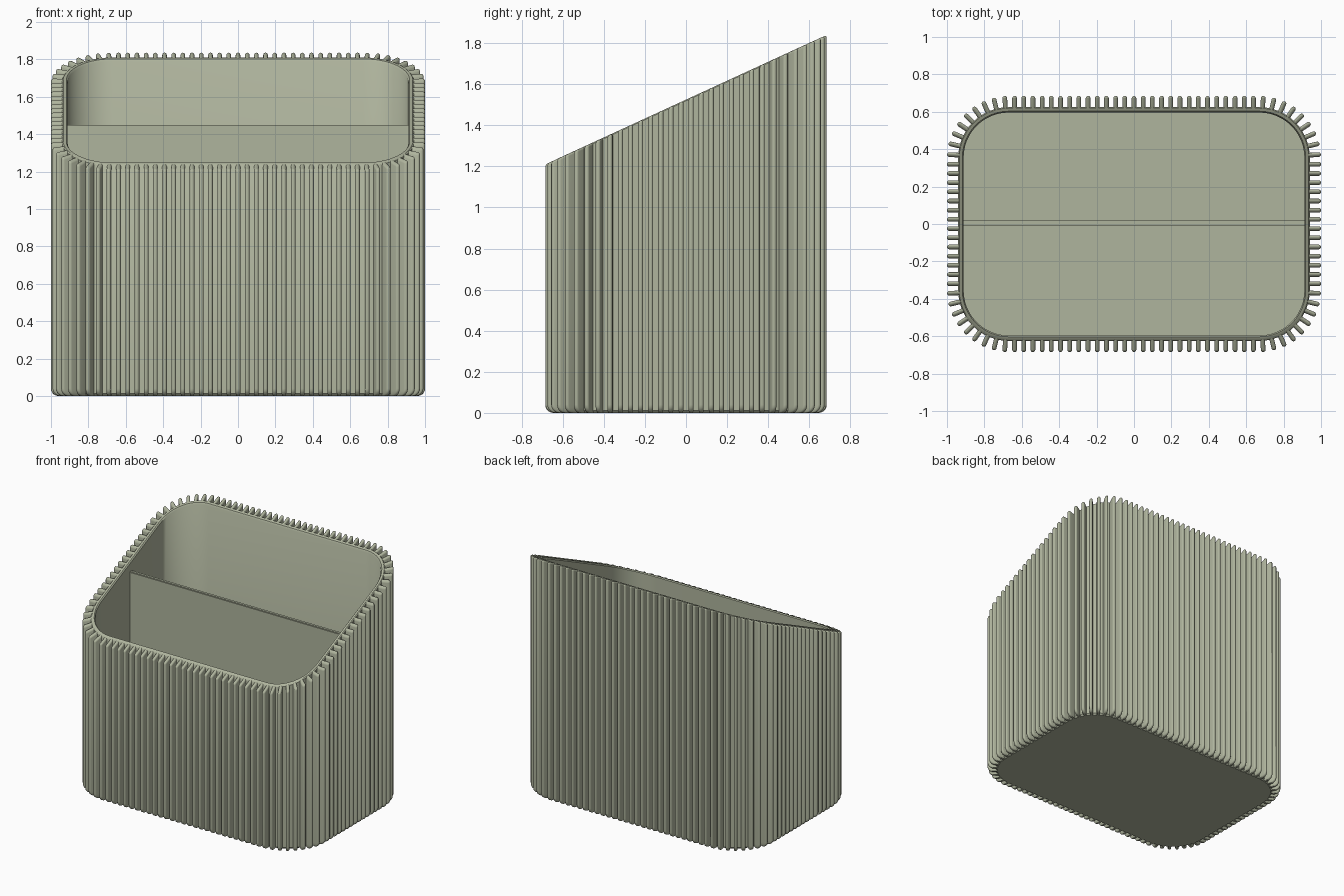
import bpy, bmesh, math
from mathutils import Vector

if "Cube" in bpy.data.objects:
    bpy.data.objects.remove(bpy.data.objects["Cube"])

HX, HY, R = 0.94, 0.625, 0.27      # outer wall half sizes and corner radius
RIBS, DEPTH, W = 118, 0.06, 0.0125  # rib count, projection, half width
FLOOR = 0.05

mat = bpy.data.materials.new("sage_green")
mat.diffuse_color = (0.43, 0.46, 0.34, 1)
mat.use_nodes = True
mat.node_tree.nodes["Principled BSDF"].inputs["Base Color"].default_value = mat.diffuse_color

def slant(y):
    return 1.525 + 0.46 * y

def finish(bm, name, angle=35):
    bmesh.ops.recalc_face_normals(bm, faces=bm.faces)
    me = bpy.data.meshes.new(name)
    bm.to_mesh(me)
    bm.free()
    ob = bpy.data.objects.new(name, me)
    bpy.context.collection.objects.link(ob)
    me.materials.append(mat)
    bpy.ops.object.select_all(action='DESELECT')
    ob.select_set(True)
    bpy.context.view_layer.objects.active = ob
    bpy.ops.object.shade_smooth_by_angle(angle=math.radians(angle))
    return ob

def rounded_rect(inset, n=12):
    r, pts = R - inset, []
    for k, (sx, sy) in enumerate([(1, 1), (-1, 1), (-1, -1), (1, -1)]):
        for i in range(n + 1):
            a = math.pi / 2 * (k + i / n)
            pts.append((sx * (HX - R) + r * math.cos(a), sy * (HY - R) + r * math.sin(a)))
    return pts

def bridge(bm, rings):
    for a, b in zip(rings, rings[1:]):
        n = len(a)
        for i in range(n):
            bm.faces.new((a[i], a[(i + 1) % n], b[(i + 1) % n], b[i]))

# Thin shell with a slanted, softened rim and a floor
bm = bmesh.new()
levels = [(0.012, 0), (0, 0.012), (0, -0.006), (0.006, 0), (0.022, 0), (0.029, -0.01),
          (0.029, FLOOR)]
rings = []
for i, (inset, z) in enumerate(levels):
    top = 2 <= i <= 5
    rings.append([bm.verts.new((x, y, slant(y) + z if top else z))
                  for x, y in rounded_rect(inset)])
bridge(bm, rings)
bm.faces.new(rings[0])
bm.faces.new(rings[-1])
finish(bm, "holder_shell")

# Point and outward direction at a distance along the wall, from the front centre
def wall_point(s):
    a, b, arc = HX - R, HY - R, math.pi / 2 * R
    p, d, n = Vector((0, -HY)), Vector((1, 0)), Vector((0, -1))
    for kind, length in [(0, a), (1, arc), (0, 2 * b), (1, arc), (0, 2 * a),
                         (1, arc), (0, 2 * b), (1, arc), (0, a)]:
        step = min(s, length)
        if kind:
            c, t = p - n * R, step / R
            n, d = n * math.cos(t) + d * math.sin(t), d * math.cos(t) - n * math.sin(t)
            p = c + n * R
        else:
            p = p + d * step
        s -= step
        if s <= 1e-9:
            break
    return p, n

# Vertical ribs: rounded nose, curved foot, softened slanted top
perimeter = 4 * (HX + HY - 2 * R) + 2 * math.pi * R
bm = bmesh.new()

def section(tip, half):
    arc = [(tip - half + half * math.cos(t), half * math.sin(t))
           for t in [math.pi * (-0.5 + i / 6) for i in range(7)]]
    return [(-0.012, -half)] + arc + [(-0.012, half)]

FOOT = 0.04
stages = []
for i in range(6):
    t = math.pi / 2 * i / 5
    half = W * (0.65 + 0.35 * min(1, i / 3))
    stages.append((DEPTH - FOOT + FOOT * math.sin(t), half, FOOT * (1 - math.cos(t)), False))
for i in range(4):
    t = math.pi / 2 * i / 3 * 0.85
    cut = W * (1 - math.cos(t))
    stages.append((DEPTH - cut, W - cut, W * (math.sin(t) - 1), True))

for k in range(RIBS):
    p, n = wall_point(perimeter * k / RIBS)
    side = Vector((-n.y, n.x))
    rings = []
    for tip, half, z, top in stages:
        ring = []
        for u, v in section(tip, half):
            q = p + n * u + side * v
            ring.append(bm.verts.new((q.x, q.y, slant(q.y) + z if top else z)))
        rings.append(ring)
    bridge(bm, rings)
    bm.faces.new(rings[0])
    bm.faces.new(rings[-1])
finish(bm, "wall_ribs", 50)

# Divider panel across the middle
bm = bmesh.new()
bmesh.ops.create_cube(bm, size=1)
x, y0, y1, z1 = HX - 0.02, -0.011, 0.018, 1.45
for v in bm.verts:
    v.co = (x * (1 if v.co.x > 0 else -1), y1 if v.co.y > 0 else y0,
            z1 if v.co.z > 0 else FLOOR - 0.02)
edges = [e for e in bm.edges if all(v.co.z > 1 for v in e.verts)
         and abs(e.verts[0].co.x - e.verts[1].co.x) > 1]
bmesh.ops.bevel(bm, geom=edges, offset=0.005, segments=2, affect='EDGES')
finish(bm, "divider")
